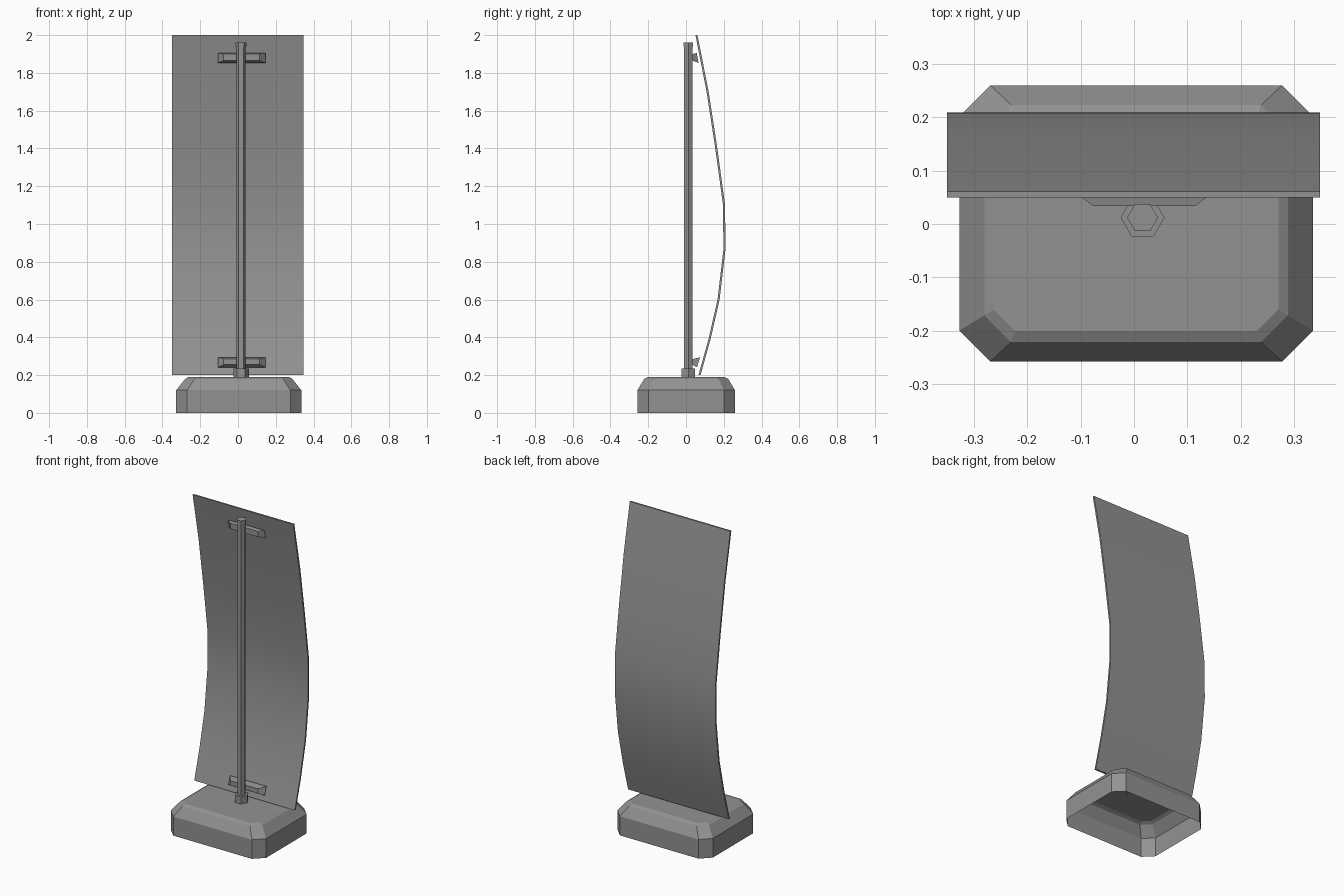
import bpy, bmesh, math

if "Cube" in bpy.data.objects:
    bpy.data.objects.remove(bpy.data.objects["Cube"])

grey = bpy.data.materials.new("mid grey")
grey.use_nodes = True
COLOR = (0.29, 0.29, 0.29, 1)
grey.diffuse_color = COLOR
grey.node_tree.nodes["Principled BSDF"].inputs["Base Color"].default_value = COLOR


def loft(name, rings, cap_start=True, cap_end=True):
    """Skin a list of equal-length closed rings into one object."""
    bm = bmesh.new()
    loops = [[bm.verts.new(p) for p in ring] for ring in rings]
    for a, b in zip(loops, loops[1:]):
        for i in range(len(a)):
            j = (i + 1) % len(a)
            bm.faces.new((a[i], a[j], b[j], b[i]))
    if cap_start:
        bm.faces.new(loops[0][::-1])
    if cap_end:
        bm.faces.new(loops[-1])
    bmesh.ops.recalc_face_normals(bm, faces=bm.faces)
    mesh = bpy.data.meshes.new(name)
    bm.to_mesh(mesh)
    bm.free()
    mesh.materials.append(grey)
    obj = bpy.data.objects.new(name, mesh)
    bpy.context.collection.objects.link(obj)
    return obj


def octagon(hx, hy, cut, z):
    """Rectangle with cut corners."""
    pts = [(hx - cut, -hy), (hx, cut - hy), (hx, hy - cut), (hx - cut, hy)]
    pts += [(-x, -y) for x, y in pts]
    return [(x + 0.004, y + 0.001, z) for x, y in pts]


def hexagon(radius, z):
    return [(0.016 + radius * math.cos(k * math.pi / 3),
             0.012 + radius * math.sin(k * math.pi / 3), z) for k in range(6)]


# Hollow base, open underneath
loft("base", [octagon(0.331, 0.2585, 0.058, 0),
              octagon(0.331, 0.2585, 0.058, 0.12),
              octagon(0.284, 0.222, 0.05, 0.18),
              octagon(0.266, 0.201, 0.04, 0.19)], cap_start=False)

# Pole with its collar and cap
loft("pole_collar", [hexagon(0.041, 0.188), hexagon(0.041, 0.235)])
loft("pole", [hexagon(0.025, 0.22), hexagon(0.025, 1.945)])
loft("pole_cap", [hexagon(0.029, 1.94), hexagon(0.029, 1.96)])


# Tapered brackets between pole and panel
def bracket(name, front_z, back_top, back_bottom):
    def ring(half, top, bottom):
        return [(0.019 + s * half, y, z)
                for s, (y, z) in ((-1, bottom), (1, bottom), (1, top), (-1, top))]
    loft(name, [ring(0.096, (0.034, front_z[0]), (0.034, front_z[1])),
                ring(0.126, back_top, back_bottom)])


bracket("upper_bracket", (1.9, 1.865), (0.057, 1.905), (0.066, 1.853))
bracket("lower_bracket", (0.285, 0.255), (0.074, 0.294), (0.058, 0.241))

# Curved panel, as a side profile swept across its width
profile = [(0.066, 0.2), (0.119, 0.39), (0.167, 0.6), (0.198, 0.865),
           (0.196, 1.1), (0.155, 1.4), (0.109, 1.7), (0.05, 2)]
THICK = 0.011
outline = profile + [(y + THICK, z) for y, z in reversed(profile)]
bm = bmesh.new()
left, right = ([bm.verts.new((x, y, z)) for y, z in outline] for x in (-0.35, 0.348))
n = len(outline)
for i in range(n):
    j = (i + 1) % n
    bm.faces.new((left[i], left[j], right[j], right[i]))
for side in (left, right):
    for i in range(len(profile) - 1):
        bm.faces.new((side[i], side[i + 1], side[n - 2 - i], side[n - 1 - i]))
bmesh.ops.recalc_face_normals(bm, faces=bm.faces)
mesh = bpy.data.meshes.new("curved_panel")
bm.to_mesh(mesh)
bm.free()
mesh.materials.append(grey)
panel = bpy.data.objects.new("curved_panel", mesh)
bpy.context.collection.objects.link(panel)

# Smooth the panel's curve while its rim stays sharp
bpy.ops.object.select_all(action="DESELECT")
panel.select_set(True)
bpy.context.view_layer.objects.active = panel
bpy.ops.object.shade_smooth_by_angle(angle=math.radians(30))
